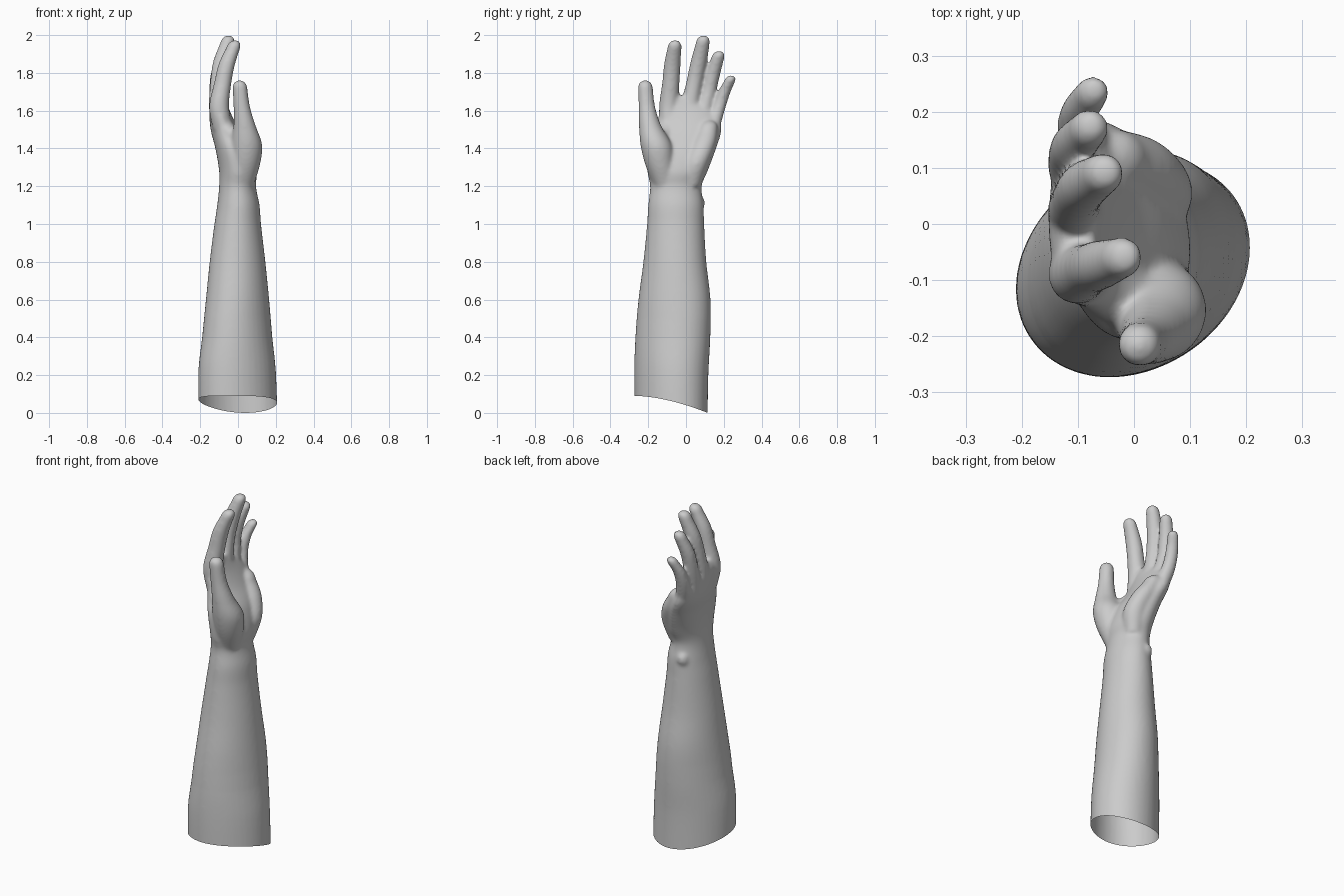
import bpy
import bmesh
from math import sin, cos, pi

old = bpy.data.objects.get("Cube")
if old:
    bpy.data.objects.remove(old)

SIDES = 40
STEPS = 6


def smooth_rows(rows):
    """Fill in rows (z first) with a cubic curve through the given ones."""
    def slope(i, k):
        a, b = rows[max(i - 1, 0)], rows[min(i + 1, len(rows) - 1)]
        return (b[k] - a[k]) / (b[0] - a[0])

    out = []
    for i in range(len(rows) - 1):
        p, q = rows[i], rows[i + 1]
        h = q[0] - p[0]
        for s in range(STEPS):
            t = s / STEPS
            ease = t * t * (3 - 2 * t)
            row = [p[0] + h * t]
            for k in range(1, len(p)):
                row.append(p[k] + (q[k] - p[k]) * ease
                           + h * t * (1 - t) * ((1 - t) * slope(i, k) - t * slope(i + 1, k)))
            out.append(row)
    out.append(list(rows[-1]))
    return out


def loft(bm, sections):
    """Closed skin over horizontal ellipses: z, cx, cy, rx, ry, shear."""
    rings = []
    for z, cx, cy, rx, ry, shear in sections:
        ring = []
        for i in range(SIDES):
            a = 2 * pi * i / SIDES
            dx = rx * cos(a)
            ring.append(bm.verts.new((cx + dx, cy + ry * sin(a) + shear * dx, z)))
        rings.append(ring)
    for lo, hi in zip(rings, rings[1:]):
        for i in range(SIDES):
            j = (i + 1) % SIDES
            bm.faces.new((lo[i], lo[j], hi[j], hi[i]))
    bm.faces.new(rings[0][::-1])
    bm.faces.new(rings[-1])


def limb(bm, points):
    """Round limb through z, x, y, radius points with a domed tip."""
    rows = smooth_rows(points)
    z, x, y, r = rows[-1]
    _, px, py, _ = rows[-3]
    lean = (z - rows[-3][0])
    for s in range(1, 8):
        a = s / 8 * pi / 2
        up = r * sin(a)
        rows.append((z + up, x + (x - px) / lean * up * 0.5,
                     y + (y - py) / lean * up * 0.5, r * cos(a)))
    grow = 0.003
    loft(bm, [(z, x, y, r + grow, r + grow, 0) for z, x, y, r in rows])


# Forearm and palm: z, x min, x max, y min, y max
ARM = [
    (-.1, -.21, .21, -.268, .11), (.2, -.209, .2, -.27, .115),
    (.4, -.19, .182, -.265, .126), (.6, -.17, .165, -.25, .128),
    (.8, -.15, .145, -.225, .107), (1.0, -.125, .122, -.206, .096),
    (1.1, -.11, .114, -.2, .093), (1.2, -.1, .095, -.19, .083),
    (1.28, -.1, .1, -.205, .115), (1.4, -.12, .065, -.2, .16),
    (1.5, -.145, .005, -.155, .188), (1.58, -.152, -.035, -.145, .165),
    (1.64, -.148, -.058, -.125, .09), (1.68, -.13, -.07, -.08, .02),
]

# Fingers and palm pads: z, x, y, radius
LIMBS = {
    "thumb": [(1.2, .02, -.11, .06), (1.32, .04, -.14, .075), (1.42, .045, -.158, .08),
              (1.52, .035, -.19, .056), (1.62, .02, -.207, .041), (1.725, .01, -.215, .036)],
    "index": [(1.5, -.08, -.085, .05), (1.62, -.1, -.09, .05), (1.75, -.08, -.08, .043),
              (1.85, -.058, -.072, .041), (1.94, -.022, -.06, .034)],
    "middle": [(1.5, -.09, .01, .05), (1.63, -.105, .022, .046), (1.75, -.103, .045, .041),
               (1.86, -.088, .068, .041), (1.965, -.055, .09, .034)],
    "ring": [(1.48, -.08, .07, .05), (1.6, -.105, .092, .043), (1.7, -.113, .12, .037),
             (1.79, -.106, .141, .037), (1.885, -.08, .17, .032)],
    "little": [(1.42, -.04, .11, .045), (1.54, -.085, .145, .04), (1.62, -.1, .174, .034),
               (1.7, -.095, .203, .031), (1.76, -.075, .233, .028)],
    "heel_pad": [(1.2, .03, .03, .045), (1.32, .04, .055, .062), (1.42, .01, .09, .063),
                 (1.5, -.03, .115, .05)],
    "thumb_web": [(1.4, .03, -.14, .05), (1.47, -.02, -.13, .05), (1.53, -.07, -.1, .04)],
    "wrist_bone": [(1.04, -.02, .035, .03), (1.1, -.025, .063, .034), (1.12, -.025, .064, .032)],
}

bm = bmesh.new()
sections = []
for z, x0, x1, y0, y1 in smooth_rows(ARM):
    shear = 0.18 * min(1, max(0, (1.2 - z) / 0.7))
    sections.append((z, (x0 + x1) / 2, (y0 + y1) / 2, (x1 - x0) / 2, (y1 - y0) / 2, shear))
loft(bm, sections)
for points in LIMBS.values():
    limb(bm, points)
mesh = bpy.data.meshes.new("arm_parts")
bm.to_mesh(mesh)
bm.free()
arm = bpy.data.objects.new("forearm_and_hand", mesh)
bpy.context.collection.objects.link(arm)

# Fuse the parts into one skin and soften the joins
remesh = arm.modifiers.new("fuse", 'REMESH')
remesh.mode = 'VOXEL'
remesh.voxel_size = 0.008
soften = arm.modifiers.new("soften", 'SMOOTH')
soften.factor = 0.5
soften.iterations = 16
graph = bpy.context.evaluated_depsgraph_get()
skin = bpy.data.meshes.new_from_object(arm.evaluated_get(graph))
arm.modifiers.clear()
arm.data = skin
skin.name = "forearm_and_hand"
bpy.data.meshes.remove(mesh)

# Open the lower end and give it a curved, slanting rim
bm = bmesh.new()
bm.from_mesh(skin)
bmesh.ops.bisect_plane(bm, geom=bm.verts[:] + bm.edges[:] + bm.faces[:], dist=1e-5,
                       plane_co=(0, 0, 0), plane_no=(0, 0, 1), clear_inner=True)
for v in bm.verts:
    back = min(1, max(0, (v.co.y + 0.27) / 0.385))
    v.co.z += 0.09 * (1 - back ** 1.7) * max(0, 1 - v.co.z / 0.4)
for f in bm.faces:
    f.smooth = True
bm.to_mesh(skin)
bm.free()

# Plain grey skin
grey = bpy.data.materials.new("light_grey")
grey.use_nodes = True
colour = (0.6, 0.6, 0.6, 1)
grey.diffuse_color = colour
grey.node_tree.nodes["Principled BSDF"].inputs["Base Color"].default_value = colour
skin.materials.clear()
skin.materials.append(grey)
